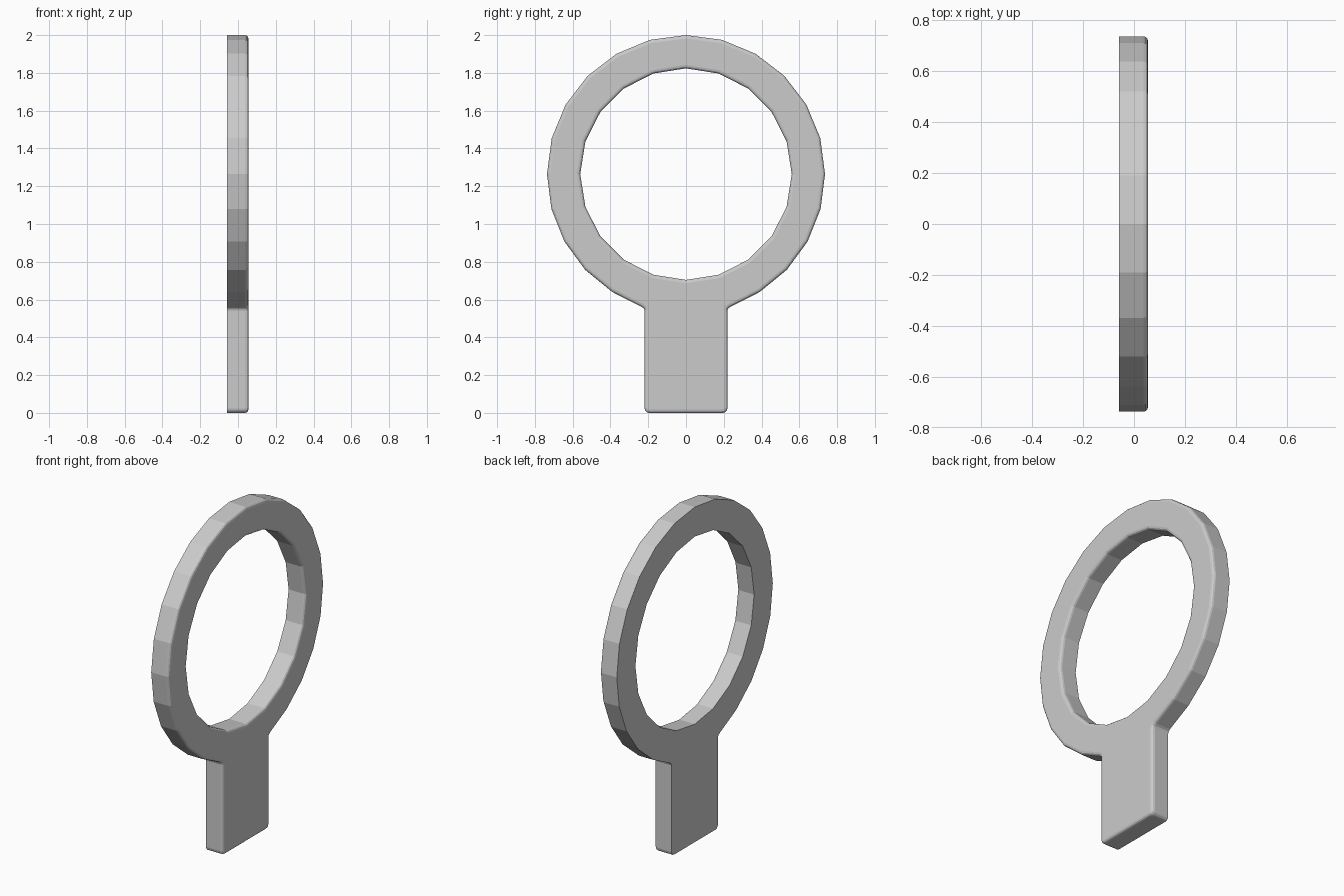
import bpy, bmesh
from math import sin, cos, radians
from mathutils import Vector

if "Cube" in bpy.data.objects:
    bpy.data.objects.remove(bpy.data.objects["Cube"])

CZ, R_OUT, R_IN = 1.264, 0.736, 0.56
HALF_W, CORNER = 0.219, 0.024
# (x, inset): flat back, straight wall, rounded front edge
STAGES = [(-0.058, 0), (0.037, 0), (0.0465, 0.0025), (0.0525, 0.0085), (0.055, 0.018)]


def polar(r, deg, cy=0.0, cz=CZ):
    return Vector((cy + r * cos(radians(deg)), cz + r * sin(radians(deg))))


def inset(loop, d):
    """Move a counter-clockwise loop inwards by d with mitred corners."""
    out = []
    for i, p in enumerate(loop):
        a = (p - loop[i - 1]).normalized()
        b = (loop[(i + 1) % len(loop)] - p).normalized()
        na, nb = Vector((-a.y, a.x)), Vector((-b.y, b.x))
        out.append(p + (na + nb) * d / (1 + na.dot(nb)))
    return out


# Right half of the outline: handle corner, small fillet, ring, then mirror
half = [polar(CORNER, a, HALF_W - CORNER, CORNER) for a in (-90, -60, -30, 0)]
half += [Vector(p) for p in ((HALF_W, 0.541), (0.223, 0.552), (0.234, 0.561))]
half += [polar(R_OUT, -14.5 * k) for k in (4, 3, 2, 1)]
half += [polar(R_OUT, 15 * k) for k in range(6)]
outer = half + [polar(R_OUT, 90)] + [Vector((-p.x, p.y)) for p in reversed(half)]
inner = [polar(R_IN, 18 * k) for k in range(20)]

bm = bmesh.new()
caps = {0: [], len(STAGES) - 1: []}
for loop, sign in ((outer, 1), (inner, -1)):
    rings = [[bm.verts.new((x, p.x, p.y)) for p in inset(loop, sign * d)]
             for x, d in STAGES]
    n = len(loop)
    for r0, r1 in zip(rings, rings[1:]):
        for i in range(n):
            j = (i + 1) % n
            bm.faces.new((r0[i], r0[j], r1[j], r1[i]))
    for s in caps:
        caps[s] += [bm.edges.get((rings[s][i], rings[s][i - 1])) for i in range(n)]

# Flat front and back faces with the round opening
for edges in caps.values():
    bmesh.ops.triangle_fill(bm, edges=edges, use_beauty=True)
bmesh.ops.recalc_face_normals(bm, faces=bm.faces[:])

mesh = bpy.data.meshes.new("ring_with_handle")
bm.to_mesh(mesh)
bm.free()
bpy.context.collection.objects.link(bpy.data.objects.new("ring_with_handle", mesh))
